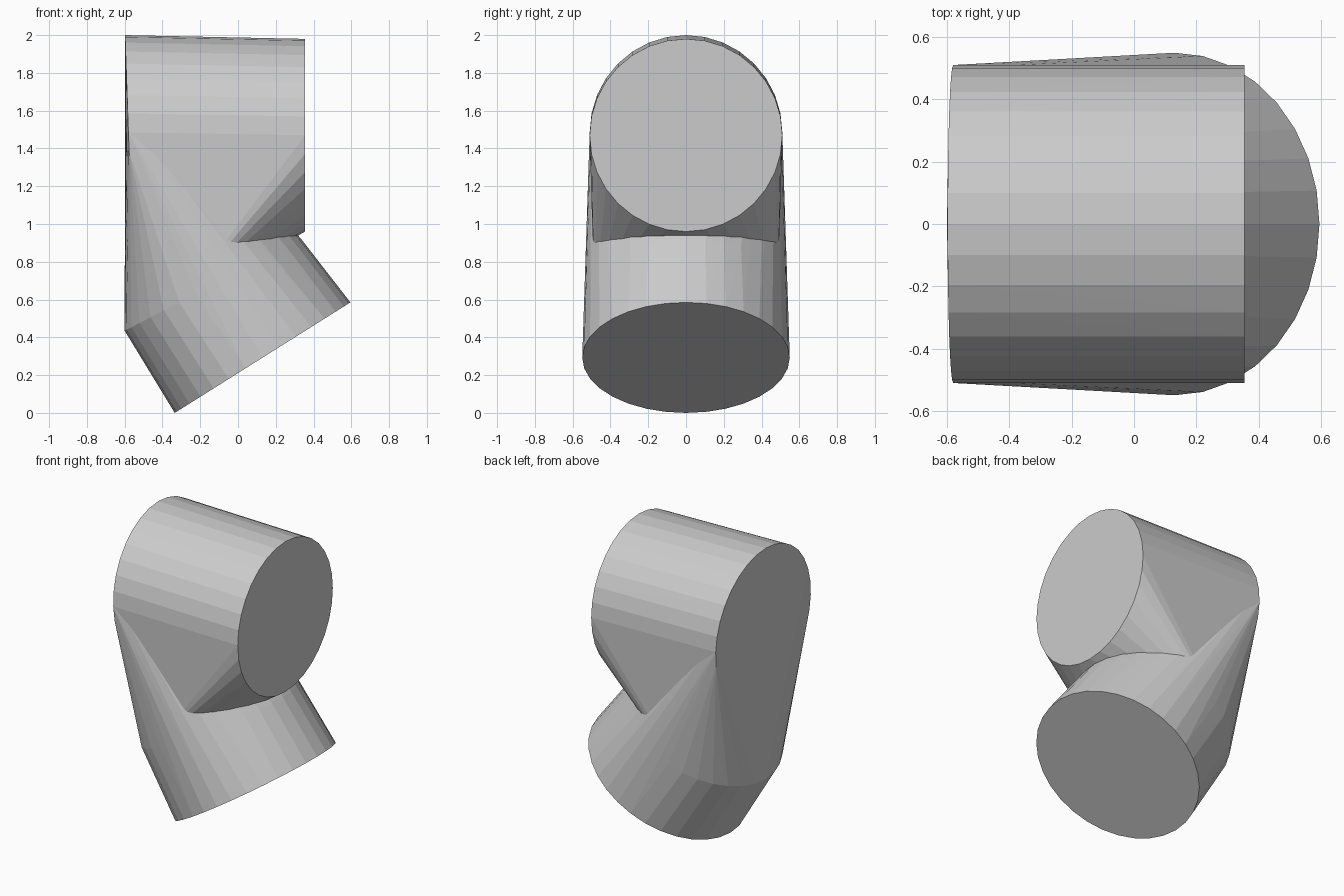
import bpy, bmesh, math
from mathutils import Vector

if "Cube" in bpy.data.objects:
    bpy.data.objects.remove(bpy.data.objects["Cube"])

SIDES = 32


def ring(a, b, depth=None):
    """Circle whose diameter runs from a to b in the XZ plane, starting at a."""
    a, b = Vector((a[0], 0, a[1])), Vector((b[0], 0, b[1]))
    mid, arm = (a + b) / 2, (a - b) / 2
    depth = depth or arm.length
    pts = []
    for i in range(SIDES):
        t = 2 * math.pi * i / SIDES
        pts.append(mid + arm * math.cos(t) + Vector((0, depth * math.sin(t), 0)))
    return pts


def hull(name, points):
    bm = bmesh.new()
    for p in points:
        bm.verts.new(p)
    out = bmesh.ops.convex_hull(bm, input=bm.verts[:])
    junk = {g for g in out["geom_interior"] + out["geom_unused"]
            if isinstance(g, bmesh.types.BMVert)}
    bmesh.ops.delete(bm, geom=list(junk), context="VERTS")
    bmesh.ops.dissolve_limit(bm, angle_limit=0.002, verts=bm.verts[:], edges=bm.edges[:])
    bmesh.ops.recalc_face_normals(bm, faces=bm.faces[:])
    mesh = bpy.data.meshes.new(name)
    bm.to_mesh(mesh)
    bm.free()
    ob = bpy.data.objects.new(name, mesh)
    bpy.context.collection.objects.link(ob)
    return ob


# Cross-sections along the bent pipe
outlet = ring((0.355, 1.98), (0.355, 0.96), 0.51)
back_disc = ring((-0.598, 2.0), (-0.562, 0.97), 0.51)
collar = ring((-0.6, 0.435), (0.335, 0.92), 0.525)
inlet = ring((-0.335, 0.0), (0.595, 0.585))

# Horizontal arm, its underside running down to the back of the collar
back_arc = [p for p in collar if p.x < -0.25]
elbow = hull("pipe_elbow", outlet + back_disc + back_arc)

# Sloping lower arm, reaching up to the back disc
lower = hull("lower_arm", inlet + collar + back_disc)
lower.hide_render = True

# Join both arms into one solid
mod = elbow.modifiers.new("join", "BOOLEAN")
mod.operation = "UNION"
mod.solver = "EXACT"
mod.object = lower
bpy.context.view_layer.objects.active = elbow
bpy.ops.object.modifier_apply(modifier=mod.name)
bpy.data.objects.remove(lower)
